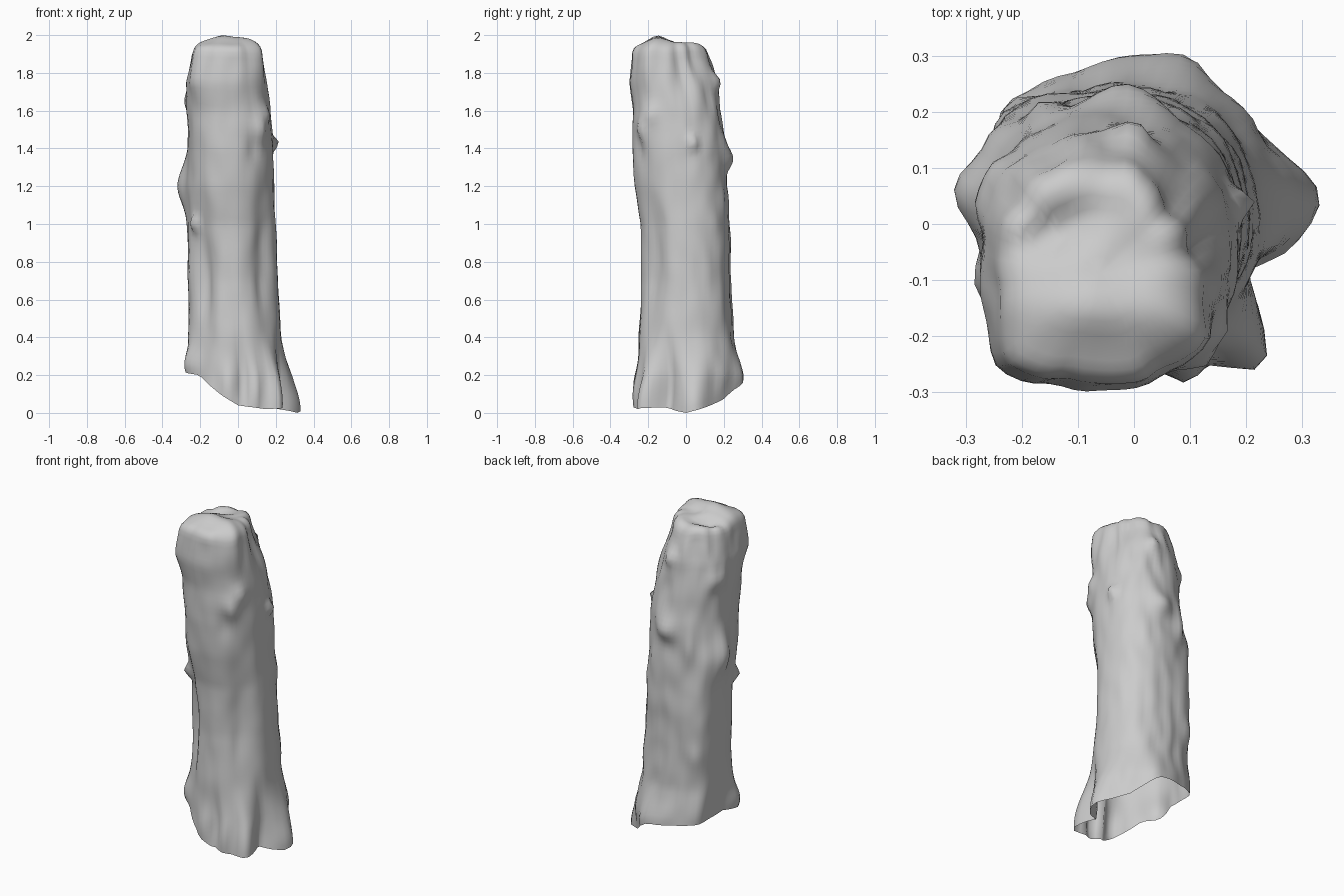
import bpy, bmesh, math
from mathutils import Vector, noise

old = bpy.data.objects.get("Cube")
if old:
    bpy.data.objects.remove(old, do_unlink=True)

SEGMENTS, RINGS, CAP_RINGS = 64, 64, 9

# Trunk outline: height, x min, x max, y min, y max
OUTLINE = [
    (0.0, -.25, .25, -.27, .27), (.2, -.25, .25, -.26, .285),
    (.4, -.26, .23, -.25, .25), (.7, -.265, .21, -.235, .235),
    (1.0, -.265, .20, -.24, .23), (1.2, -.27, .19, -.27, .22),
    (1.4, -.26, .185, -.285, .215), (1.6, -.27, .175, -.28, .18),
    (1.75, -.275, .15, -.295, .16), (1.9, -.24, .13, -.285, .12),
]

# Torn lower edge: angle in degrees, height
LOWER_EDGE = [(0, .0), (45, .07), (80, .18), (120, .2), (180, .23),
              (222, .2), (250, .1), (270, .04), (300, .02), (330, .03), (360, .0)]

# Roots: angle, height, angular width, height width, amount
ROOTS = [(8, .02, 18, .2, .08), (312, .05, 10, .2, .07), (337, .1, 8, .25, -.045),
         (78, .15, 16, .15, .03), (275, .18, 5, .2, -.03), (204, .25, 16, .1, .05),
         (289, .1, 6, .13, .03), (258, .14, 8, .1, .02), (140, .25, 14, .15, .025)]

# Broad swellings and flats along the trunk
SWELLS = [(226, .7, 18, .32, -.06), (315, .8, 18, .38, -.04), (136, .8, 18, .45, .04),
          (226, 1.85, 17, .2, .035), (45, 1.9, 22, .17, -.04), (322, 1.88, 12, .15, .025),
          (14, 1.88, 11, .16, -.035), (163, 1.2, 14, .15, .055)]

# Small knots and hollows
KNOTS = [(214, 1.0, 6, .04, .04), (150, 1.65, 14, .06, .03), (118, 1.25, 8, .09, .02),
         (138, 1.2, 8, .1, .015), (18, 1.43, 6, .035, .04), (85, 1.34, 13, .06, .035),
         (310, 1.5, 10, .07, .03), (325, 1.58, 8, .05, .025), (300, 1.4, 8, .08, -.02),
         (75, 1.76, 9, .04, .025), (130, .62, 7, .07, .015)]


def lookup(table, value):
    """Linear interpolation through the rows of a table."""
    for low, high in zip(table, table[1:]):
        if value <= high[0]:
            f = max(0, (value - low[0]) / (high[0] - low[0]))
            return [a + (b - a) * f for a, b in zip(low[1:], high[1:])]
    return list(table[-1][1:])


def trunk_point(angle, z):
    x0, x1, y0, y1 = lookup(OUTLINE, z)
    cx, cy, a, b = (x0 + x1) / 2, (y0 + y1) / 2, (x1 - x0) / 2, (y1 - y0) / 2
    c, s = math.cos(angle), math.sin(angle)
    r = (abs(c / a) ** 2.3 + abs(s / b) ** 2.3) ** (-1 / 2.3)
    for deg, height, wide, tall, amount in ROOTS + SWELLS + KNOTS:
        d = (math.degrees(angle) - deg + 180) % 360 - 180
        r += amount * math.exp(-(d / wide) ** 2 - ((z - height) / tall) ** 2)
    # Bark: faint knobbles, rougher at the back and top
    rough = 0.4 + 0.5 * max(0, s) + 0.5 * max(0, z - 1.2)
    r += 0.014 * rough * noise.noise(Vector((c * 4 + 9, s * 4, z * 6)))
    return Vector((cx + r * c, cy + r * s, z))


def top_height(x, y, inward):
    """Broken top: a rounded edge with a raised front lip and a hollow."""
    z = 1.905 + 0.06 * (1 - (1 - inward) ** 4)
    z += 0.03 * math.exp(-((x + .06) / .09) ** 2 - ((y + .14) / .06) ** 2)
    slant = y + .01 - 0.35 * (x + .13)
    z -= 0.045 * math.exp(-((x + .13) / .09) ** 2 - (slant / .04) ** 2)
    return z + 0.02 * noise.noise(Vector((x * 9, y * 9, 3)))


bm = bmesh.new()
angles = [math.tau * i / SEGMENTS for i in range(SEGMENTS)]
rings = []

# Trunk wall
for j in range(RINGS + 1):
    ring = []
    for angle in angles:
        bottom = lookup(LOWER_EDGE, math.degrees(angle))[0]
        rim = top_height(*trunk_point(angle, 1.9).xy, 0)
        z = bottom + (rim - bottom) * j / RINGS
        ring.append(bm.verts.new(trunk_point(angle, z)))
    rings.append(ring)

# Broken top
rim_points = [v.co.copy() for v in rings[-1]]
centre = sum(rim_points, Vector()) / SEGMENTS
for k in range(1, CAP_RINGS):
    f = k / CAP_RINGS
    ring = []
    for p in rim_points:
        q = p.lerp(centre, f ** 1.4)
        q.z = top_height(q.x, q.y, f)
        ring.append(bm.verts.new(q))
    rings.append(ring)

for lower, upper in zip(rings, rings[1:]):
    for i in range(SEGMENTS):
        n = (i + 1) % SEGMENTS
        bm.faces.new((lower[i], lower[n], upper[n], upper[i]))
tip = bm.verts.new((centre.x, centre.y, top_height(centre.x, centre.y, 1)))
for i in range(SEGMENTS):
    bm.faces.new((rings[-1][i], rings[-1][(i + 1) % SEGMENTS], tip))

for face in bm.faces:
    face.smooth = True
mesh = bpy.data.meshes.new("tree_trunk")
bm.to_mesh(mesh)
bm.free()

# Plain grey bark
bark = bpy.data.materials.new("light_grey")
bark.use_nodes = True
colour = (0.6, 0.6, 0.6, 1)
bark.diffuse_color = colour
bark.node_tree.nodes["Principled BSDF"].inputs["Base Color"].default_value = colour
mesh.materials.append(bark)

trunk = bpy.data.objects.new("tree_trunk", mesh)
bpy.context.collection.objects.link(trunk)
